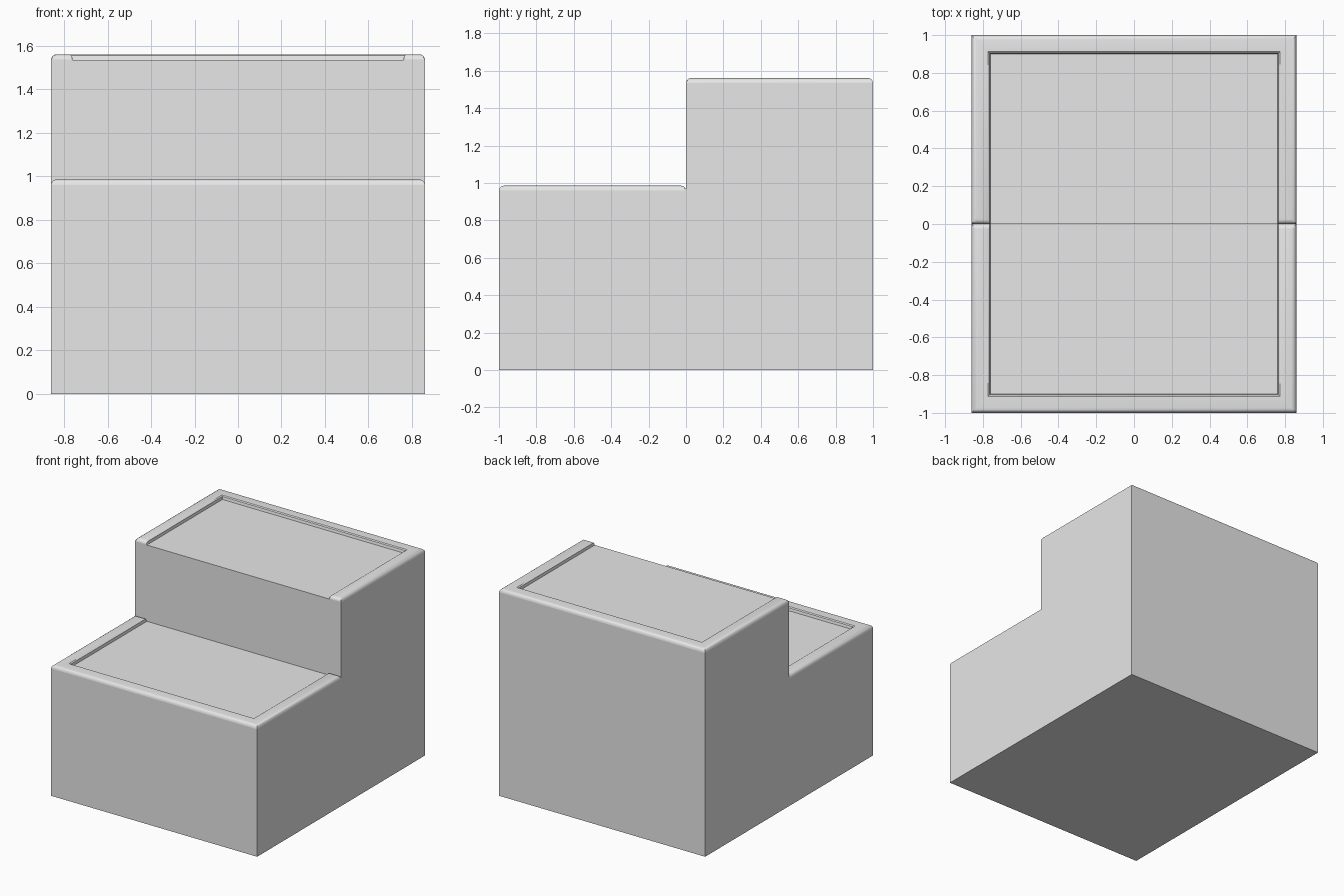
import bpy
import bmesh
import math

old = bpy.data.objects.get("Cube")
if old:
    bpy.data.objects.remove(old, do_unlink=True)

HALF_W, HALF_D = 0.86, 1.0
LOW, HIGH = 0.96, 1.535      # tread heights
RIM_H, RIM_W = 0.026, 0.10   # raised border

grey = bpy.data.materials.new("light_grey")
grey.use_nodes = True
grey.diffuse_color = (0.8, 0.8, 0.8, 1)
grey.node_tree.nodes["Principled BSDF"].inputs["Base Color"].default_value = (0.8, 0.8, 0.8, 1)


def finish(name, bm):
    bmesh.ops.recalc_face_normals(bm, faces=bm.faces)
    mesh = bpy.data.meshes.new(name)
    bm.to_mesh(mesh)
    bm.free()
    mesh.materials.append(grey)
    obj = bpy.data.objects.new(name, mesh)
    bpy.context.collection.objects.link(obj)
    return obj


def loft(bm, rings):
    """Join closed rings of points and cap both ends."""
    loops = [[bm.verts.new(p) for p in ring] for ring in rings]
    n = len(loops[0])
    for a, b in zip(loops, loops[1:]):
        for i in range(n):
            j = (i + 1) % n
            bm.faces.new((a[i], a[j], b[j], b[i]))
    bm.faces.new(loops[0])
    bm.faces.new(loops[-1])


# Stepped body: side profile extruded across the width
side = [(-HALF_D, 0), (HALF_D, 0), (HALF_D, HIGH), (0, HIGH), (0, LOW), (-HALF_D, LOW)]
bm = bmesh.new()
loft(bm, [[(x, y, z) for y, z in side] for x in (-HALF_W, HALF_W)])
finish("stepped_body", bm)

# Border section: rounded outside edge, flat top, steep inside edge
angles = [math.radians(a) for a in (0, 22.5, 45, 67.5, 90)]
section = [(RIM_H * (1 - math.cos(a)), RIM_H * math.sin(a)) for a in angles]
section += [(RIM_W - 0.012, RIM_H), (RIM_W - 0.004, RIM_H - 0.006), (RIM_W, 0)]
# Rounded free ends: distance from the riser and height limit there
ends = [(RIM_H * (1 - math.cos(a)), max(0.003, RIM_H * math.sin(a))) for a in angles]


def rim(name, tread, direction):
    """U-shaped border around three sides of a tread."""
    def end_ring(side_x, inset, cap):
        return [(side_x * (HALF_W - d), direction * inset, tread + min(h, cap))
                for d, h in section]

    def corner_ring(side_x):
        return [(side_x * (HALF_W - d), direction * (HALF_D - d), tread + h)
                for d, h in section]

    rings = [end_ring(1, *e) for e in ends]
    rings += [corner_ring(1), corner_ring(-1)]
    rings += [end_ring(-1, *e) for e in reversed(ends)]
    bm = bmesh.new()
    loft(bm, rings)
    obj = finish(name, bm)
    bpy.ops.object.select_all(action='DESELECT')
    obj.select_set(True)
    bpy.context.view_layer.objects.active = obj
    bpy.ops.object.shade_smooth_by_angle(angle=math.radians(35))


rim("lower_step_rim", LOW, -1)
rim("upper_step_rim", HIGH, 1)
